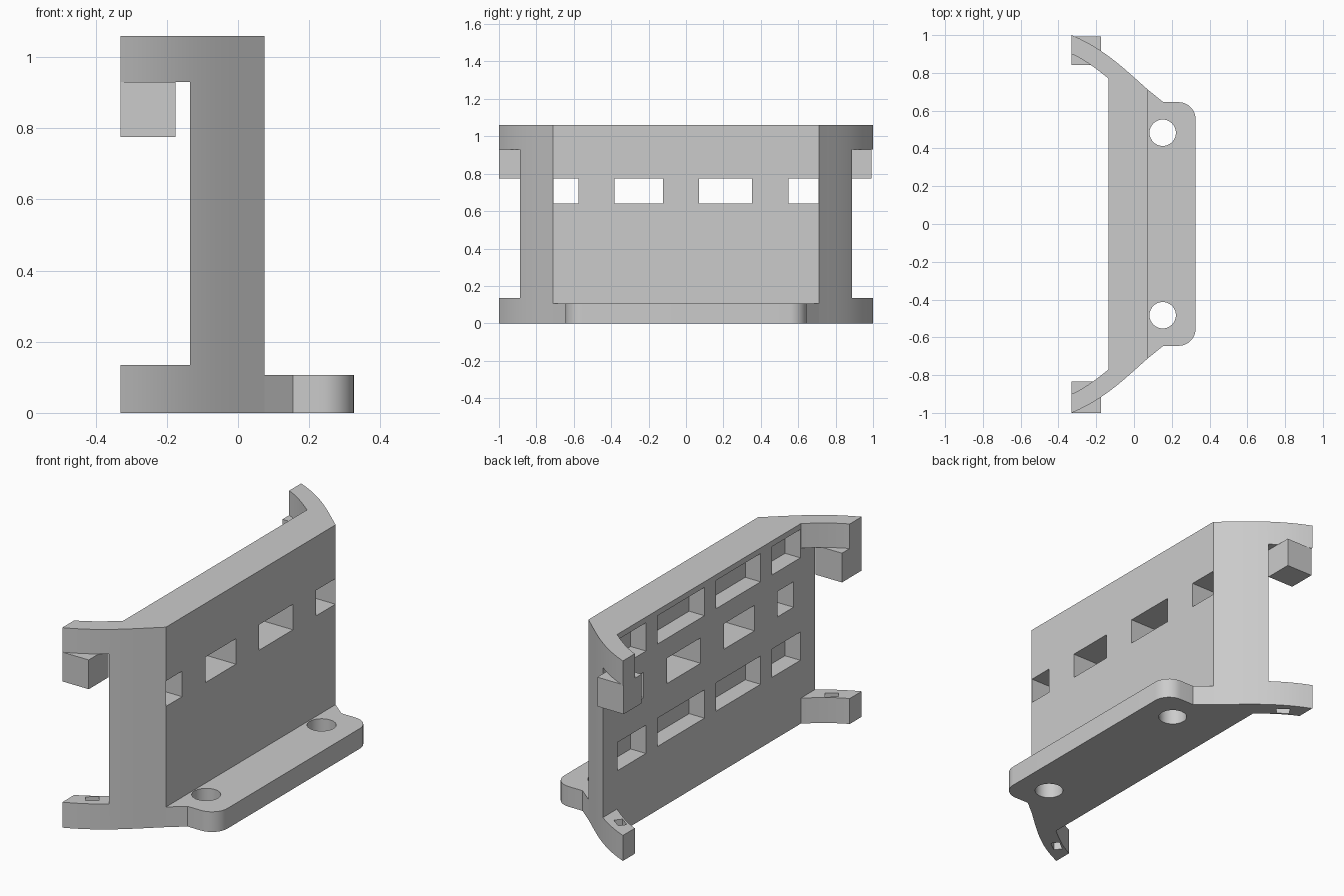
import bpy, bmesh, math
from mathutils import Vector
from mathutils.geometry import interpolate_bezier

if "Cube" in bpy.data.objects:
    bpy.data.objects.remove(bpy.data.objects["Cube"])

grey = bpy.data.materials.new("light grey")
grey.diffuse_color = (0.6, 0.6, 0.6, 1)
grey.use_nodes = True
grey.node_tree.nodes["Principled BSDF"].inputs["Base Color"].default_value = grey.diffuse_color


def prism(name, outline, z0, z1):
    """Extrude an xy outline between two heights."""
    bm = bmesh.new()
    face = bm.faces.new([bm.verts.new((x, y, z0)) for x, y in outline])
    top = bmesh.ops.extrude_face_region(bm, geom=[face])["geom"]
    verts = [v for v in top if isinstance(v, bmesh.types.BMVert)]
    bmesh.ops.translate(bm, verts=verts, vec=(0, 0, z1 - z0))
    bmesh.ops.recalc_face_normals(bm, faces=bm.faces)
    mesh = bpy.data.meshes.new(name)
    bm.to_mesh(mesh)
    bm.free()
    mesh.materials.append(grey)
    obj = bpy.data.objects.new(name, mesh)
    bpy.context.collection.objects.link(obj)
    return obj


def box(name, x0, x1, y0, y1, z0, z1):
    return prism(name, [(x0, y0), (x1, y0), (x1, y1), (x0, y1)], z0, z1)


def activate(obj):
    bpy.ops.object.select_all(action="DESELECT")
    obj.select_set(True)
    bpy.context.view_layer.objects.active = obj


def cut(obj, cutter):
    activate(obj)
    mod = obj.modifiers.new("cut", "BOOLEAN")
    mod.operation, mod.solver, mod.object = "DIFFERENCE", "EXACT", cutter
    bpy.ops.object.modifier_apply(modifier=mod.name)
    bpy.data.objects.remove(cutter, do_unlink=True)


def smooth(obj):
    activate(obj)
    bpy.ops.object.shade_smooth_by_angle(angle=math.radians(25))


def curve(a, b, c, d, n):
    pts = interpolate_bezier(*[Vector((*p, 0)) for p in (a, b, c, d)], n)
    return [(p.x, p.y) for p in pts]


def mirrored(half):
    """Complete a +y half outline with its -y reflection."""
    return half + [(x, -y) for x, y in reversed(half)]


BACK, FRONT = -0.135, 0.075

# Wall with curved arms
outer = curve((FRONT, 0.71), (-0.04, 0.81), (-0.15, 0.925), (-0.33, 1.0), 14)
inner = curve((-0.33, 0.9), (-0.26, 0.87), (-0.19, 0.815), (BACK, 0.77), 8)
frame = prism("wall_and_arms", mirrored(outer + inner), 0, 1.06)
cut(frame, box("arm_gap", -0.5, BACK, -1.2, 1.2, 0.135, 0.93))

# Open slot through the wall, and two blind slots in its back
cut(frame, box("through_slot", -0.3, 0.3, -0.708, 0.708, 0.64, 0.775))
for z0, z1 in ((0.337, 0.487), (0.88, 1.03)):
    cut(frame, box("back_slot", -0.145, -0.045, -0.765, 0.765, z0, z1))

# Small slanted holes in the lower arms
for s in (-1, 1):
    u, v = Vector((-0.8, 0.6 * s)) * 0.033, Vector((0.6, 0.8 * s)) * 0.022
    c = Vector((-0.235, 0.885 * s))
    cut(frame, prism("arm_hole", [c + u + v, c + u - v, c - u - v, c - u + v], -0.1, 0.3))
smooth(frame)

# Pillars inside the slots
for i, y in enumerate((-0.478, -0.027, 0.45)):
    box(f"through_pillar_{i}", BACK, FRONT, y - 0.097, y + 0.097, 0.64, 0.775)
for i, y in enumerate((-0.48, -0.01, 0.48)):
    for level, z0, z1 in (("low", 0.337, 0.487), ("high", 0.88, 1.03)):
        box(f"{level}_pillar_{i}", BACK, -0.045, y - 0.048, y + 0.048, z0, z1)

# Hook blocks under the upper arms
box("front_hook", -0.33, -0.175, -1.0, -0.835, 0.775, 0.93)
box("back_hook", -0.33, -0.175, 0.843, 0.993, 0.775, 0.93)

# Foot flange with rounded corners and two screw holes
corner = [(0.236 + 0.09 * math.sin(a), 0.555 + 0.09 * math.cos(a))
          for a in (i * math.pi / 20 for i in range(11))]
half = [(FRONT, 0.71), (0.155, 0.645)] + corner
flange = prism("foot_flange", mirrored(half), 0, 0.107)
for s in (-1, 1):
    ring = [(0.152 + 0.07 * math.cos(i * math.pi / 16),
             0.483 * s + 0.07 * math.sin(i * math.pi / 16)) for i in range(32)]
    cut(flange, prism("screw_hole", ring, -0.1, 0.3))
smooth(flange)
